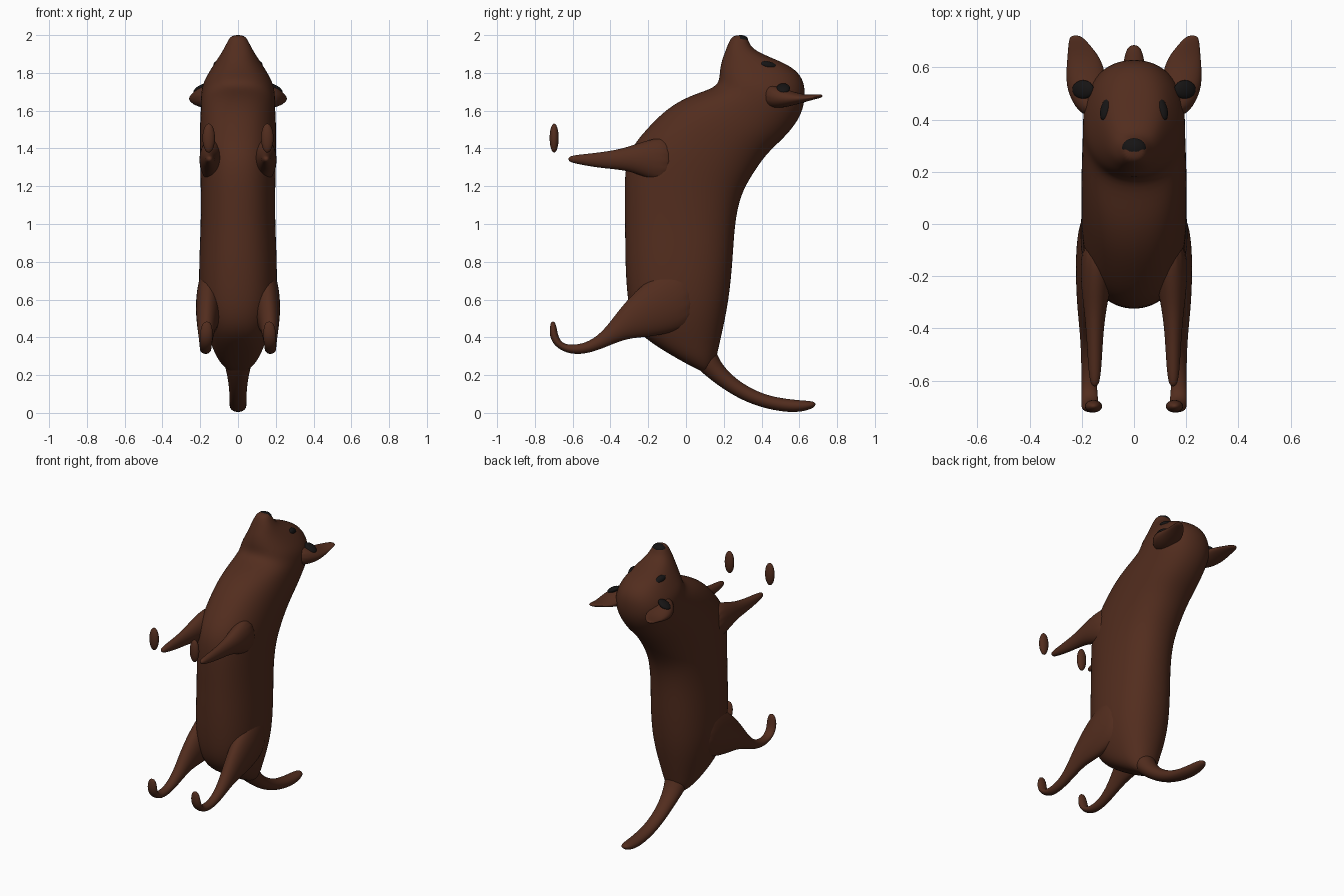
import bpy, bmesh, math
from mathutils import Vector


def material(name, col):
    m = bpy.data.materials.new(name)
    m.diffuse_color = (*col, 1)
    return m


FUR = material("brown_fur", (0.085, 0.026, 0.013))
DARK = material("dark_marking", (0.008, 0.007, 0.007))


def finish(name, bm, mat, subdiv=0):
    bmesh.ops.recalc_face_normals(bm, faces=bm.faces)
    me = bpy.data.meshes.new(name)
    bm.to_mesh(me)
    bm.free()
    for p in me.polygons:
        p.use_smooth = True
    me.materials.append(mat)
    ob = bpy.data.objects.new(name, me)
    bpy.context.collection.objects.link(ob)
    if subdiv:
        ob.modifiers.new("smooth", "SUBSURF").levels = subdiv
        ob.modifiers["smooth"].render_levels = subdiv
    return ob


def loft(name, sections, n=16, power=1.0, side=1):
    """Rings through (y,z) point a, (y,z) point b, centre x and half width."""
    bm = bmesh.new()
    rings = []
    for ay, az, by, bz, cx, w in sections:
        c = Vector((cx * side, (ay + by) / 2, (az + bz) / 2))
        h = Vector((0, (by - ay) / 2, (bz - az) / 2))
        ring = []
        for i in range(n):
            t = 2 * math.pi * i / n
            u, v = math.cos(t), math.sin(t)
            u = math.copysign(abs(u) ** power, u)
            v = math.copysign(abs(v) ** power, v)
            ring.append(bm.verts.new(c + h * u * 1.02 + Vector((w * v * 1.02, 0, 0))))
        rings.append(ring)
    for r, s in zip(rings, rings[1:]):
        for i in range(n):
            j = (i + 1) % n
            bm.faces.new((r[i], r[j], s[j], s[i]))
    bm.faces.new(rings[0])
    bm.faces.new(rings[-1])
    return finish(name, bm, FUR, 2)


def ellipsoid(name, loc, size, mat, rot=(0, 0, 0)):
    bm = bmesh.new()
    bmesh.ops.create_uvsphere(bm, u_segments=20, v_segments=12, radius=1)
    ob = finish(name, bm, mat)
    ob.location, ob.scale, ob.rotation_euler = loc, size, rot
    return ob


# Torso, neck and head in one skin, from rump to muzzle
loft("body_and_head", [
    (0.02, 0.25, 0.12, 0.20, 0, 0.05),
    (-0.12, 0.33, 0.15, 0.25, 0, 0.11),
    (-0.24, 0.41, 0.17, 0.34, 0, 0.145),
    (-0.29, 0.50, 0.195, 0.45, 0, 0.18),
    (-0.31, 0.62, 0.225, 0.60, 0, 0.205),
    (-0.32, 0.80, 0.245, 0.80, 0, 0.205),
    (-0.32, 1.00, 0.255, 1.00, 0, 0.195),
    (-0.325, 1.22, 0.285, 1.15, 0, 0.195),
    (-0.31, 1.38, 0.34, 1.25, 0, 0.20),
    (-0.20, 1.51, 0.42, 1.37, 0, 0.20),
    (-0.10, 1.61, 0.51, 1.45, 0, 0.20),
    (0.02, 1.68, 0.58, 1.53, 0, 0.195),
    (0.16, 1.72, 0.62, 1.61, 0, 0.195),
    (0.18, 1.77, 0.63, 1.69, 0, 0.19),
    (0.18, 1.81, 0.62, 1.77, 0, 0.16),
    (0.19, 1.86, 0.56, 1.835, 0, 0.125),
    (0.20, 1.89, 0.45, 1.88, 0, 0.10),
    (0.213, 1.925, 0.35, 1.925, 0, 0.075),
    (0.23, 1.97, 0.33, 1.97, 0, 0.053),
    (0.25, 2.0, 0.315, 2.0, 0, 0.035)], n=20, power=0.88)

# Tail
loft("tail", [
    (0.02, 0.27, 0.15, 0.37, 0, 0.09),
    (0.10, 0.20, 0.17, 0.28, 0, 0.065),
    (0.19, 0.13, 0.25, 0.19, 0, 0.05),
    (0.30, 0.065, 0.34, 0.13, 0, 0.045),
    (0.42, 0.022, 0.44, 0.088, 0, 0.045),
    (0.55, 0.0, 0.56, 0.07, 0, 0.045),
    (0.64, 0.01, 0.63, 0.065, 0, 0.04),
    (0.69, 0.035, 0.685, 0.06, 0, 0.022)])

for side, tag in ((1, "right"), (-1, "left")):
    # Front leg with its detached paw
    loft(tag + "_front_leg", [
        (-0.05, 1.18, -0.05, 1.48, 0.13, 0.075),
        (-0.22, 1.25, -0.22, 1.44, 0.145, 0.06),
        (-0.30, 1.28, -0.30, 1.41, 0.148, 0.047),
        (-0.38, 1.29, -0.38, 1.39, 0.15, 0.036),
        (-0.48, 1.30, -0.48, 1.376, 0.15, 0.029),
        (-0.57, 1.317, -0.57, 1.367, 0.15, 0.024),
        (-0.625, 1.33, -0.625, 1.358, 0.15, 0.014)], side=side)
    ellipsoid(tag + "_front_paw", (0.155 * side, -0.698, 1.455),
              (0.033, 0.024, 0.077), FUR)

    # Hind leg with thigh, curling into the paw
    loft(tag + "_hind_leg", [
        (0.08, 0.48, 0.04, 0.82, 0.14, 0.06),
        (-0.08, 0.42, -0.10, 0.78, 0.15, 0.075),
        (-0.22, 0.40, -0.28, 0.64, 0.16, 0.062),
        (-0.31, 0.395, -0.38, 0.51, 0.168, 0.047),
        (-0.41, 0.355, -0.45, 0.42, 0.17, 0.036),
        (-0.51, 0.315, -0.53, 0.368, 0.172, 0.03),
        (-0.61, 0.307, -0.61, 0.358, 0.172, 0.029),
        (-0.69, 0.345, -0.655, 0.368, 0.17, 0.032),
        (-0.722, 0.40, -0.677, 0.405, 0.168, 0.034),
        (-0.722, 0.45, -0.684, 0.45, 0.166, 0.032),
        (-0.714, 0.485, -0.695, 0.485, 0.165, 0.016)], side=side)

    # Flat flared ear
    loft(tag + "_ear", [
        (0.40, 1.62, 0.41, 1.75, 0.14, 0.06),
        (0.49, 1.61, 0.50, 1.725, 0.17, 0.085),
        (0.56, 1.625, 0.57, 1.70, 0.185, 0.078),
        (0.63, 1.645, 0.63, 1.685, 0.19, 0.067),
        (0.68, 1.66, 0.68, 1.685, 0.208, 0.045),
        (0.725, 1.67, 0.725, 1.688, 0.225, 0.022)], n=12, side=side)
    ellipsoid(tag + "_inner_ear", (0.195 * side, 0.515, 1.718),
              (0.046, 0.036, 0.018), DARK, (0, 0.5 * side, 0))

    # Eye
    ellipsoid(tag + "_eye", (0.108 * side, 0.44, 1.84),
              (0.022, 0.045, 0.018), DARK, (-0.35, 0.75 * side, 0))

# Nose
ellipsoid("nose", (0, 0.29, 1.976), (0.047, 0.039, 0.024), DARK)
